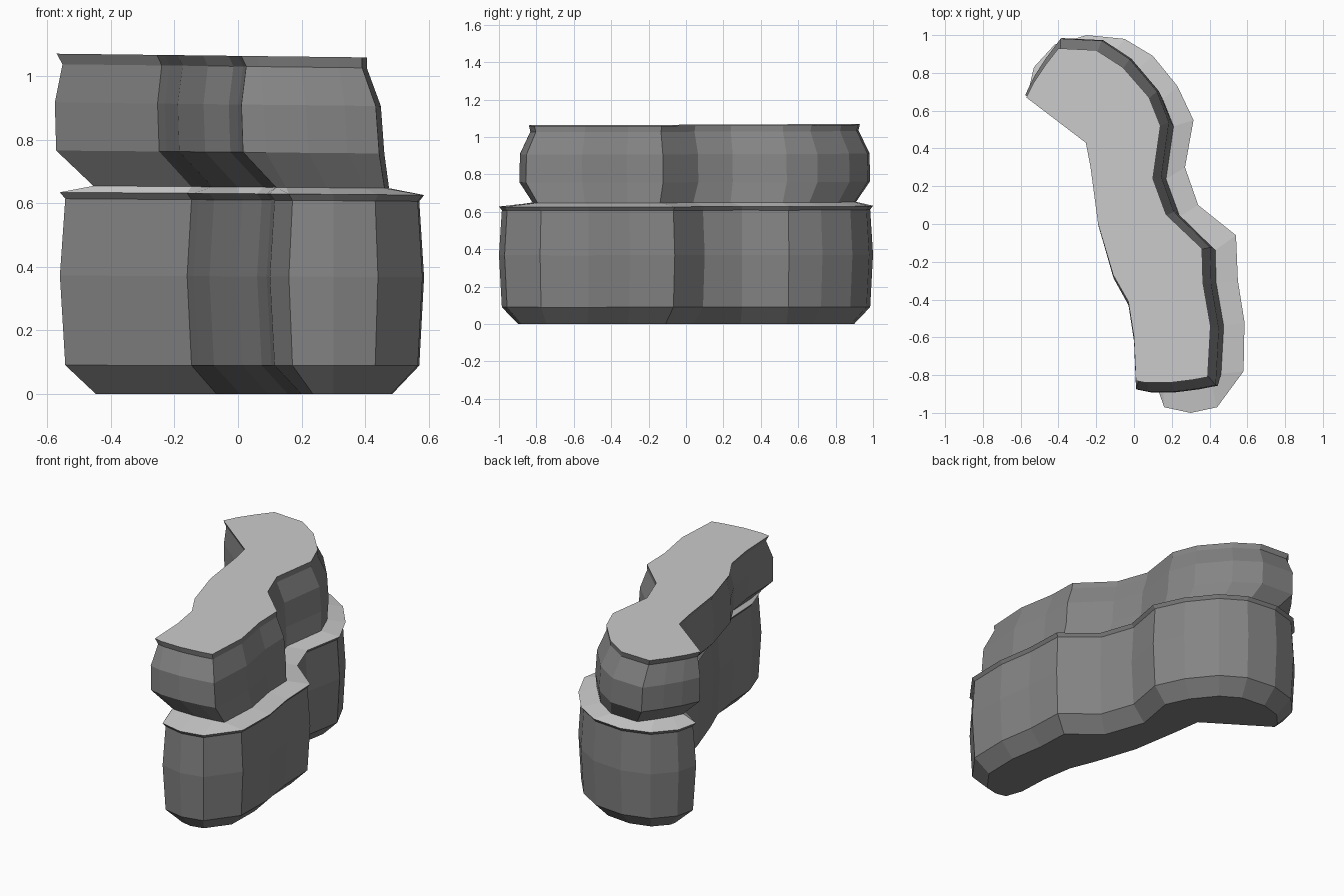
import bpy, bmesh
from mathutils import Vector

if "Cube" in bpy.data.objects:
    bpy.data.objects.remove(bpy.data.objects["Cube"])

# Plan outline of the lower ledge rim, counter-clockwise from the front left corner
LEDGE = [(.10, -.80), (.16, -.97), (.30, -1.0), (.44, -.97), (.58, -.78), (.585, -.52),
         (.55, -.30), (.54, -.06), (.34, .10), (.27, .30), (.315, .55), (.23, .73),
         (.10, .89), (-.05, .98), (-.25, 1.0), (-.42, .95), (-.53, .83), (-.56, .70),
         (-.16, .44), (-.14, .30), (-.09, .0), (.0, -.27), (.06, -.42), (.09, -.60)]

# Plan outline of the upper cap, matched point for point to the ledge
CAP = [(.01, -.83), (.06, -.84), (.19, -.84), (.31, -.825), (.39, -.81), (.405, -.54),
       (.365, -.31), (.36, -.13), (.17, .05), (.10, .24), (.14, .52), (.08, .67),
       (-.06, .83), (-.20, .92), (-.40, .93), (-.47, .84), (-.53, .75), (-.57, .67),
       (-.255, .43), (-.23, .30), (-.19, .0), (-.11, -.27), (-.03, -.41), (.0, -.60)]


def material(name, value):
    mat = bpy.data.materials.new(name)
    mat.diffuse_color = (value, value, value, 1)
    mat.use_nodes = True
    mat.node_tree.nodes["Principled BSDF"].inputs["Base Color"].default_value = mat.diffuse_color
    return mat


MATERIALS = [material("dark_wall", .23), material("pale_top", .8)]


def ring(outline, z, grow, shift=0.0, stretch=1.0):
    """Outline grown outward by a mitred offset, slid along x and lifted to z."""
    pts = [Vector(p) for p in outline]
    result = []
    for i, p in enumerate(pts):
        a = (p - pts[i - 1]).normalized()
        b = (pts[(i + 1) % len(pts)] - p).normalized()
        n1, n2 = Vector((a.y, -a.x)), Vector((b.y, -b.x))
        q = p + (n1 + n2) / max(1 + n1.dot(n2), .6) * grow
        result.append((q.x + shift, q.y * stretch, z - .012 * q.x * min(z, 1)))
    return result


def loft(name, rings, cap_bottom=False, cap_top=False, pale_band=None):
    """Skin a stack of matching rings with flat faces; tops are pale, walls dark."""
    bm = bmesh.new()
    loops = [[bm.verts.new(p) for p in r] for r in rings]
    n = len(loops[0])
    for level, (low, high) in enumerate(zip(loops, loops[1:])):
        for i in range(n):
            j = (i + 1) % n
            face = bm.faces.new((low[i], low[j], high[j], high[i]))
            face.material_index = int(level == pale_band)
    caps = []
    if cap_bottom:
        caps.append(bm.faces.new(loops[0][::-1]))
    if cap_top:
        caps.append(bm.faces.new(loops[-1]))
        caps[-1].material_index = 1
    if caps:
        bmesh.ops.triangulate(bm, faces=caps)
    mesh = bpy.data.meshes.new(name)
    for mat in MATERIALS:
        mesh.materials.append(mat)
    bm.to_mesh(mesh)
    bm.free()
    obj = bpy.data.objects.new(name, mesh)
    bpy.context.collection.objects.link(obj)
    return obj


# Ring where the upper tier meets the ledge
waist = ring(CAP, .65, -.02, .09)

# Lower tier: chamfered foot, slightly bulged wall, thin lip and pale ledge
lower = [ring(LEDGE, z, g) for z, g in
         ((0, -.10), (.09, -.015), (.37, 0), (.61, -.015), (.63, 0))]
loft("lower_rock_tier", lower + [waist], cap_bottom=True, pale_band=4)

# Upper tier: leaning undercut, bulged wall, thin lip and pale flat top
upper = [ring(CAP, z, g, s, k) for z, g, s, k in
         ((.76, .025, .03, 1.03), (.91, .022, .022, 1.03),
          (1.03, -.008, .008, 1), (1.063, 0, 0, 1))]
loft("upper_rock_tier", [waist] + upper, cap_top=True)
